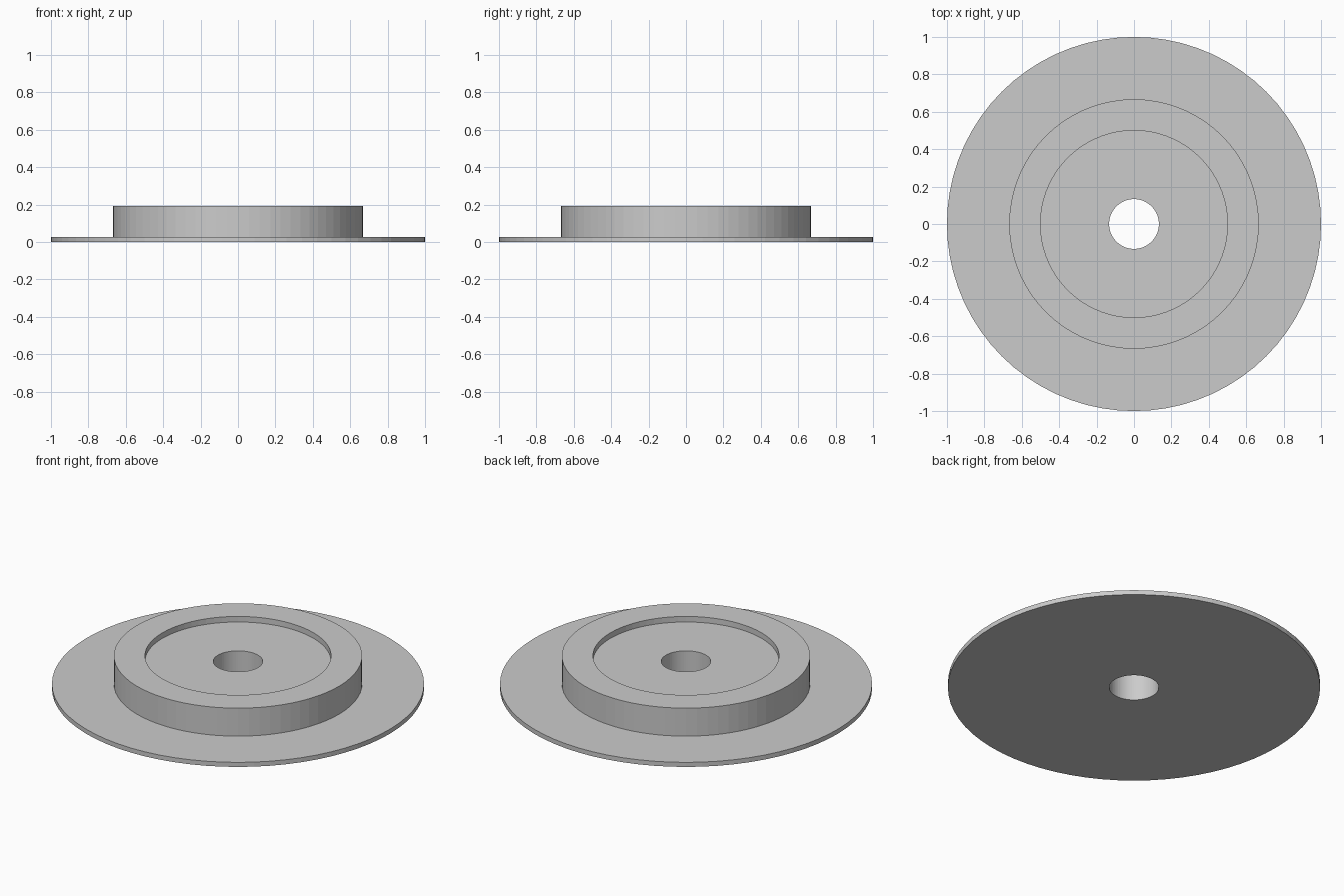
import bpy
import bmesh
from math import cos, sin, tau

cube = bpy.data.objects.get("Cube")
if cube:
    bpy.data.objects.remove(cube, do_unlink=True)

# Plain grey finish
grey = bpy.data.materials.new("plain grey")
grey.use_nodes = True
colour = (0.6, 0.6, 0.6, 1)
grey.diffuse_color = colour
grey.node_tree.nodes["Principled BSDF"].inputs["Base Color"].default_value = colour


def lathe(name, profile, segments):
    """Revolve a closed (radius, height) profile about the z axis."""
    bm = bmesh.new()
    rings = [[bm.verts.new((r * cos(tau * i / segments), r * sin(tau * i / segments), z))
              for i in range(segments)] for r, z in profile]
    for a, b in zip(rings, rings[1:] + rings[:1]):
        for i in range(segments):
            j = (i + 1) % segments
            bm.faces.new((a[i], a[j], b[j], b[i]))
    bmesh.ops.recalc_face_normals(bm, faces=bm.faces)
    mesh = bpy.data.meshes.new(name)
    bm.to_mesh(mesh)
    bm.free()
    mesh.materials.append(grey)
    obj = bpy.data.objects.new(name, mesh)
    bpy.context.collection.objects.link(obj)
    return obj


# Dimensions of the thin flange, raised hub, recess and central bore
flange_radius, hub_radius, recess_radius, bore_radius = 1.0, 0.667, 0.5, 0.133
flange_top, recess_floor, hub_top = 0.027, 0.16, 0.193

# Flange, hub, recess and bore form one turned solid
lathe("flanged_hub", [
    (bore_radius, 0), (flange_radius, 0),
    (flange_radius, flange_top), (hub_radius, flange_top),
    (hub_radius, hub_top), (recess_radius, hub_top),
    (recess_radius, recess_floor), (bore_radius, recess_floor),
], 72)
